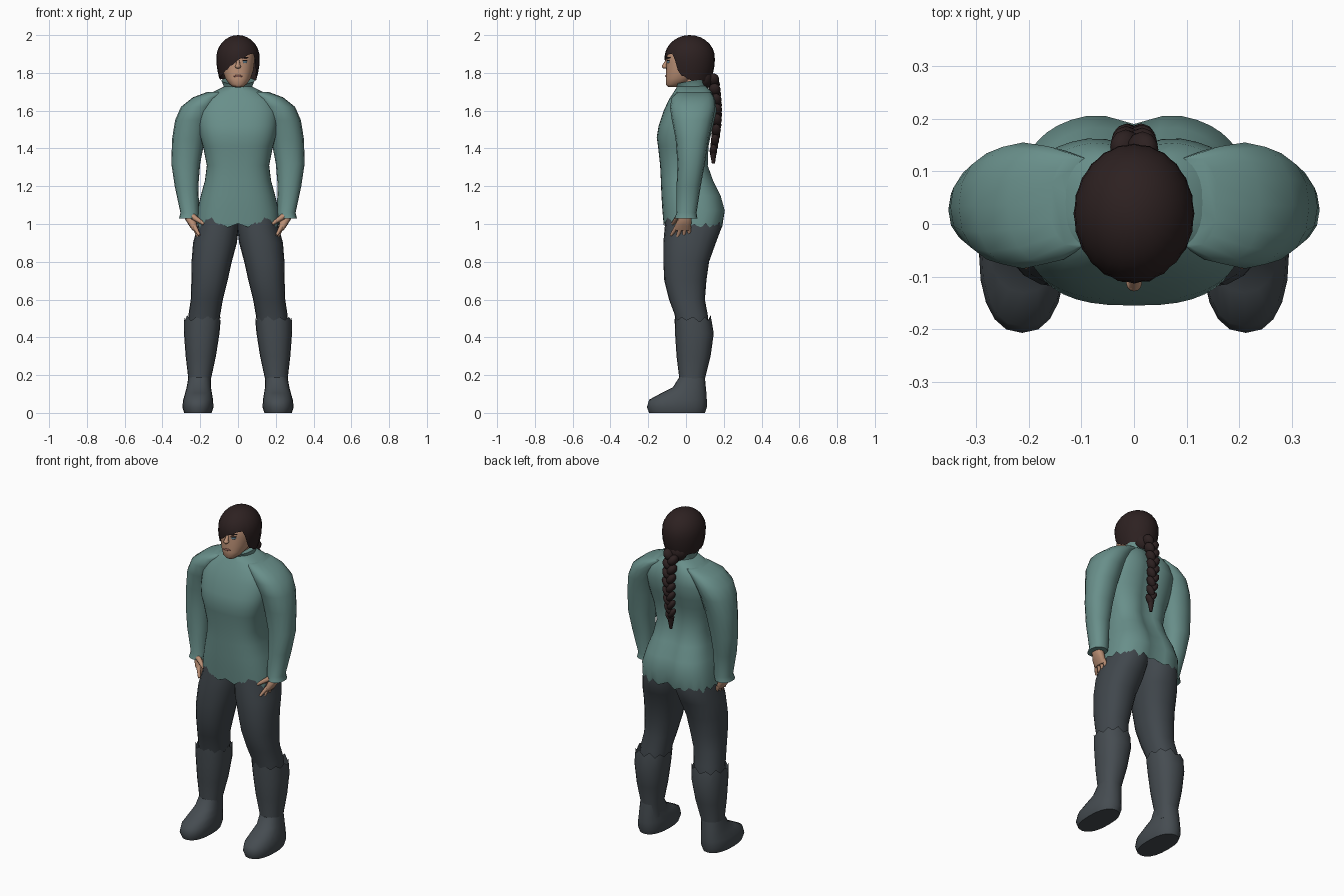
import bpy
import bmesh
import math
import random
from mathutils import Matrix, Vector

random.seed(4)
cube = bpy.data.objects.get("Cube")
if cube:
    bpy.data.objects.remove(cube, do_unlink=True)
parts = []


def material(name, r, g, b):
    mat = bpy.data.materials.new(name)
    mat.use_nodes = True
    mat.diffuse_color = (r, g, b, 1)
    shader = mat.node_tree.nodes["Principled BSDF"]
    shader.inputs["Base Color"].default_value = (r, g, b, 1)
    shader.inputs["Roughness"].default_value = 0.9
    return mat


wool = material("teal wool", .14, .275, .255)
cloth = material("charcoal cloth", .052, .063, .073)
leather = material("grey leather", .06, .072, .082)
hair_brown = material("dark brown hair", .026, .015, .015)
skin = material("skin", .5, .28, .18)
lip = material("lip", .3, .13, .1)
eye_blue = material("eye blue", .16, .28, .36)


def finish(name, bm, mat):
    """Turn a bmesh into a named object."""
    bmesh.ops.recalc_face_normals(bm, faces=bm.faces)
    mesh = bpy.data.meshes.new(name)
    bm.to_mesh(mesh)
    bm.free()
    mesh.materials.append(mat)
    obj = bpy.data.objects.new(name, mesh)
    bpy.context.collection.objects.link(obj)
    parts.append(obj)
    return obj


def skin_rows(bm, rows):
    """Join neighbouring closed rows of vertices with quads."""
    n = len(rows[0])
    for low, high in zip(rows, rows[1:]):
        for i in range(n):
            j = (i + 1) % n
            bm.faces.new((low[i], low[j], high[j], high[i]))


def loft(name, rings, mat, side=1, n=24, square=.8, jag=0, cleft=0):
    """Skin rounded rings (z, x min, x max, y front, y back); jag tears the first edge."""
    bm = bmesh.new()
    rows = []
    for k, (z, x0, x1, y0, y1) in enumerate(rings):
        row = []
        for i in range(n):
            a = math.tau * i / n
            c, s = math.cos(a), math.sin(a)
            x = (x0 + x1) / 2 + (x1 - x0) / 2 * math.copysign(abs(c) ** square, c)
            y = (y0 + y1) / 2 + (y1 - y0) / 2 * math.copysign(abs(s) ** square, s)
            if s > 0:
                y -= cleft * math.exp(-(x / .045) ** 2)
            tear = jag * random.uniform(.3, 1) * (-1) ** i if k == 0 else 0
            row.append(bm.verts.new((x * side, y, z + tear)))
        rows.append(row)
    skin_rows(bm, rows)
    if not jag:
        bm.faces.new(rows[0])
    bm.faces.new(rows[-1])
    return finish(name, bm, mat)


def even(rings):
    """Rings symmetric about x = 0, given as (z, half width, front, back)."""
    return [(z, -w, w, y0, y1) for z, w, y0, y1 in rings]


def blobs(name, matrices, mat):
    bm = bmesh.new()
    for m in matrices:
        bmesh.ops.create_uvsphere(bm, u_segments=12, v_segments=8, radius=1, matrix=m)
    return finish(name, bm, mat)


def blob(centre, size, tilt=0, yaw=0):
    return (Matrix.Translation(centre) @ Matrix.Rotation(yaw, 4, 'Z')
            @ Matrix.Rotation(tilt, 4, 'Y') @ Matrix.Diagonal((*size, 1)))


def taper(name, start, end, r1, r2, mat):
    a, b = Vector(start), Vector(end)
    m = Matrix.Translation((a + b) / 2) @ (b - a).to_track_quat('Z', 'Y').to_matrix().to_4x4()
    bm = bmesh.new()
    bmesh.ops.create_cone(bm, cap_ends=True, segments=8, radius1=r1, radius2=r2,
                          depth=(b - a).length, matrix=m)
    return finish(name, bm, mat)


# Sweater body with a torn hem, and its collar
loft("sweater_body", even([
    (.99, .222, -.118, .197), (1.07, .216, -.125, .212), (1.15, .197, -.13, .19),
    (1.23, .175, -.133, .15), (1.31, .165, -.137, .122), (1.41, .185, -.148, .125),
    (1.46, .2, -.155, .135), (1.52, .21, -.145, .15), (1.6, .215, -.118, .168),
    (1.66, .19, -.09, .16), (1.7, .13, -.064, .145), (1.73, .07, -.045, .12)]),
    wool, n=40, square=.75, jag=.02, cleft=.022)
collar = loft("collar", even([
    (1.67, .1, -.06, .13), (1.71, .08, -.045, .115), (1.735, .076, -.045, .115),
    (1.765, .088, -.06, .125), (1.762, .07, -.04, .105)]), wool, square=1)
for v in collar.data.vertices:
    v.co.z += (v.co.y - .06) * .2

for side, label in ((1, "left"), (-1, "right")):
    # Sleeve from cuff to shoulder
    loft(label + "_sleeve", [
        (1.03, .212, .312, -.06, .06), (1.06, .205, .305, -.05, .056),
        (1.2, .21, .335, -.05, .078), (1.32, .2, .353, -.045, .1),
        (1.45, .175, .349, -.055, .12), (1.55, .15, .333, -.075, .142),
        (1.62, .12, .302, -.085, .155), (1.67, .09, .24, -.075, .148),
        (1.7, .06, .16, -.045, .13)], wool, side, n=16, square=.9)

    # Hand with four fingers and a thumb
    loft(label + "_palm", [
        (1.07, .235, .285, -.03, .03), (1.03, .225, .283, -.04, .03),
        (.99, .215, .258, -.06, .027), (.965, .21, .24, -.058, .022)], skin, side, n=12)
    tips = ((-.08, .94), (-.05, .917), (-.015, .912), (.018, .925))
    for i, (tip_y, tip_z) in enumerate(tips):
        taper(f"{label}_finger_{i + 1}", (side * .23, -.048 + i * .021, .985),
              (side * .204, tip_y, tip_z), .013, .007, skin)
    taper(label + "_thumb", (side * .24, -.04, 1.04), (side * .18, -.07, 1.0),
          .017, .008, skin)

    # Trouser leg
    loft(label + "_trouser_leg", [
        (1.05, 0, .205, -.105, .18), (.98, -.004, .217, -.113, .188),
        (.9, .006, .238, -.12, .158), (.8, .033, .246, -.12, .122),
        (.7, .055, .247, -.115, .108), (.6, .08, .25, -.09, .1),
        (.52, .094, .262, -.06, .115), (.44, .105, .265, -.05, .12)],
        cloth, side, n=20, square=.88)

    # Boot shaft with a ragged top, and the foot
    loft(label + "_boot_shaft", [
        (.5, .09, .286, -.06, .135), (.42, .098, .286, -.058, .147),
        (.3, .117, .277, -.05, .13), (.18, .143, .263, -.035, .1),
        (.1, .143, .265, -.04, .1)], leather, side, n=20, square=.88, jag=.018)
    loft(label + "_boot_foot", [
        (.19, .145, .262, -.035, .1), (.135, .143, .272, -.07, .105),
        (.105, .138, .28, -.13, .108), (.07, .132, .29, -.195, .11),
        (.03, .13, .295, -.207, .11), (0, .14, .285, -.195, .1)],
        leather, side, n=20, square=.85)

# Neck and head
loft("neck", even([(1.68, .055, -.03, .1), (1.8, .055, -.03, .1)]), skin, square=1)
head = loft("head", even([
    (1.725, .025, -.095, -.045), (1.74, .045, -.107, -.01), (1.77, .067, -.106, .05),
    (1.81, .081, -.106, .09), (1.86, .088, -.102, .11), (1.91, .086, -.1, .11),
    (1.95, .065, -.07, .1)]), skin, n=32, square=.9)
taper("nose_bridge", (0, -.096, 1.875), (0, -.114, 1.835), .006, .013, skin)
blobs("nose_tip", [blob((0, -.112, 1.834), (.015, .016, .012))], skin)

# Thin painted face details laid on the head
bpy.context.view_layer.update()


def plate(name, x, z, size, mat, tilt=0):
    hit, place, normal, _ = head.ray_cast((x, -1, z), (0, 1, 0))
    yaw = math.atan2(normal.x, -normal.y)
    blobs(name, [blob(place, (size[0], .004, size[1]), tilt, yaw)], mat)


plate("mouth", 0, 1.783, (.026, .006), lip)
for side, label in ((1, "left"), (-1, "right")):
    plate(label + "_eye", side * .037, 1.858, (.014, .007), eye_blue)
    plate(label + "_lash", side * .037, 1.866, (.017, .003), hair_brown)
    plate(label + "_brow", side * .038, 1.88, (.021, .004), hair_brown, side * -.1)

# Hair cap with a fringe sweeping across the forehead
hairline = [(-180, 1.77), (-150, 1.78), (-120, 1.82), (-90, 1.865), (-60, 1.9),
            (-42, 1.895), (-26, 1.79), (0, 1.765), (90, 1.75), (180, 1.77)]


def hair_edge(angle):
    for (a, za), (b, zb) in zip(hairline, hairline[1:]):
        if a <= angle <= b:
            return za + (zb - za) * (angle - a) / (b - a)


def hair_cap():
    bm = bmesh.new()
    n, steps, middle, rise = 48, 10, 1.88, .12
    rows = [[] for _ in range(steps)]
    for i in range(n):
        degrees = -180 + 360 * i / n
        a = math.radians(degrees)
        edge = hair_edge(degrees) + random.uniform(-.006, .006)
        for k in range(steps):
            z = edge + (2 - edge) * math.sin(math.pi / 2 * k / steps)
            d = (z - middle) / rise
            r = math.sqrt(max(0, 1 - d * d)) if d > 0 else 1 - .17 * d * d
            r *= 1 + .012 * (-1) ** i * (1 - k / steps)
            rows[k].append(bm.verts.new((.114 * r * math.cos(a),
                                         .02 + .132 * r * math.sin(a), z)))
    skin_rows(bm, rows)
    crown = bm.verts.new((0, .02, 2))
    for i in range(n):
        bm.faces.new((rows[-1][i], rows[-1][(i + 1) % n], crown))
    return finish("hair_cap", bm, hair_brown)


hair_cap()
blobs("hair_nape", [blob((0, .095, 1.775), (.07, .05, .06))], hair_brown)

# Braid of overlapping tilted lobes with a loose tail
lobes = 15
strands = []
for i in range(lobes):
    t = i / (lobes - 1)
    swing = (-1) ** i
    width = .034 - .014 * t
    centre = (swing * .016 * (1 - .4 * t), .142 + .022 * math.sin(t * 3), 1.765 - .375 * t)
    strands.append(blob(centre, (width * .8, width, .036), swing * .6))
blobs("braid", strands, hair_brown)
taper("braid_tail", (0, .144, 1.39), (0, .145, 1.32), .02, .008, hair_brown)

# Smooth shading with sharp creases kept
bpy.ops.object.select_all(action='DESELECT')
for obj in parts:
    obj.select_set(True)
bpy.context.view_layer.objects.active = parts[0]
bpy.ops.object.shade_smooth_by_angle(angle=math.radians(50))
